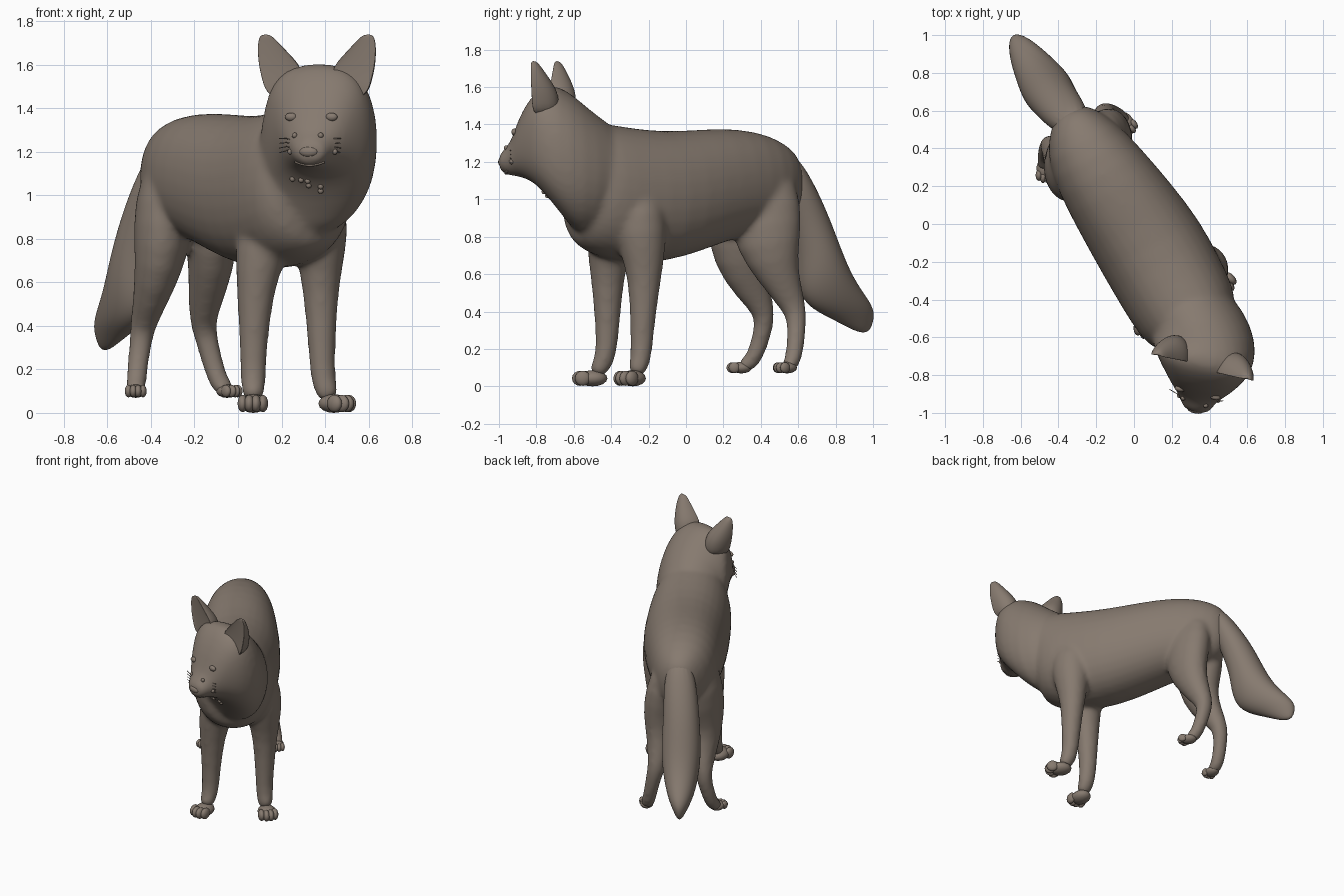
import bpy
import bmesh
from math import cos, sin, pi, radians, copysign
from mathutils import Vector, Matrix

cube = bpy.data.objects.get("Cube")
if cube:
    bpy.data.objects.remove(cube, do_unlink=True)

fur = bpy.data.materials.new("brown fur")
fur.use_nodes = True
fur.diffuse_color = (0.24, 0.195, 0.16, 1)
fur.node_tree.nodes["Principled BSDF"].inputs["Base Color"].default_value = fur.diffuse_color

UP = Vector((0, 0, 1))


def heading(degrees):
    """Forward and sideways directions, turned from -y towards +x."""
    a = radians(degrees)
    return Vector((sin(a), -cos(a), 0)), Vector((cos(a), sin(a), 0))


BODY_FWD, BODY_SIDE = heading(29)
HEAD_FWD, HEAD_SIDE = heading(-12)
HEAD = Vector((0.37, -0.72, 0))


def on_head(side, forward, z):
    return HEAD + HEAD_SIDE * side + HEAD_FWD * forward + UP * z


def ring(centre, u, v, hollow=1.0, power=2.0, sides=16):
    """Rounded section; hollow scales the half on the v side, power squares it."""
    points = []
    for i in range(sides):
        a = 2 * pi * i / sides
        c = copysign(abs(cos(a)) ** (2 / power), cos(a))
        k = copysign(abs(sin(a)) ** (2 / power), sin(a))
        points.append(centre + u * c + v * (k * hollow if k > 0 else k))
    return points


def loft(bm, rings):
    loops = [[bm.verts.new(p) for p in r] for r in rings]
    for a, b in zip(loops, loops[1:]):
        for i in range(len(a)):
            j = (i + 1) % len(a)
            bm.faces.new((a[i], a[j], b[j], b[i]))
    bm.faces.new(loops[0][::-1])
    bm.faces.new(loops[-1])


def limb(bm, stations):
    """Tube through (x, y, z, half width, half depth) stations."""
    points = [Vector(s[:3]) for s in stations]
    rings = []
    for i, s in enumerate(stations):
        t = points[min(i + 1, len(points) - 1)] - points[max(i - 1, 0)]
        v = t.cross(Vector((1, 0, 0))).normalized()
        u = v.cross(t).normalized()
        rings.append(ring(points[i], u * s[3] * 1.04, v * s[4] * 1.04))
    loft(bm, rings)


def blob(bm, centre, size, fwd=Vector((0, -1, 0))):
    """Ellipsoid with size (side, forward, up)."""
    side = UP.cross(fwd)
    m = Matrix((side * size[0], fwd * size[1], UP * size[2])).transposed().to_4x4()
    m.translation = centre
    bmesh.ops.create_uvsphere(bm, u_segments=14, v_segments=8, radius=1, matrix=m)


def finish(name, bm, subdivide=0):
    bmesh.ops.recalc_face_normals(bm, faces=bm.faces)
    mesh = bpy.data.meshes.new(name)
    bm.to_mesh(mesh)
    bm.free()
    mesh.materials.append(fur)
    for p in mesh.polygons:
        p.use_smooth = True
    ob = bpy.data.objects.new(name, mesh)
    bpy.context.collection.objects.link(ob)
    if subdivide:
        ob.modifiers.new("rounding", "SUBSURF").levels = subdivide
        ob.modifiers["rounding"].render_levels = subdivide
    return ob


# Torso: stations (along, sideways, bottom, top, half width)
bm = bmesh.new()
torso = [(-.7, -.02, 1.0, 1.2, .06), (-.65, -.02, .88, 1.27, .13),
         (-.52, -.03, .83, 1.345, .21), (-.32, -.02, .8, 1.38, .25),
         (-.1, 0, .73, 1.375, .275), (.15, .02, .66, 1.36, .295),
         (.38, .02, .66, 1.385, .29), (.54, .02, .69, 1.41, .28),
         (.64, .02, .74, 1.42, .245), (.7, .01, .8, 1.3, .15)]
loft(bm, [ring(BODY_FWD * s + BODY_SIDE * n + UP * (b + t) / 2,
               BODY_SIDE * w * 1.02, UP * (t - b) / 2 * 1.02, power=2.2)
          for s, n, b, t, w in torso])

# Neck and head: stations (x, y, bottom, top, half width, heading, squareness)
neck = [(.21, -.34, .9, 1.36, .2, 29, 2), (.31, -.48, .82, 1.44, .24, 22, 2),
        (.36, -.58, .8, 1.54, .27, 8, 2.1), (.378, -.665, .92, 1.6, .275, -6, 2.4),
        (.367, -.75, 1.04, 1.615, .25, -12, 2.7), (.36, -.82, 1.1, 1.55, .2, -12, 2.6),
        (.345, -.885, 1.12, 1.44, .145, -12, 2.3), (.335, -.925, 1.125, 1.32, .1, -12, 2),
        (.33, -.965, 1.13, 1.27, .085, -12, 2), (.325, -1.0, 1.155, 1.245, .055, -12, 2)]
loft(bm, [ring(Vector((x, y, (b + t) / 2)), heading(h)[1] * w * 1.02,
               UP * (t - b) / 2 * 1.02, power=p) for x, y, b, t, w, h, p in neck])

# Legs: front right, front left, hind right, hind left
limb(bm, [(.2, -.36, 1.12, .1, .12), (.15, -.385, .9, .14, .14),
          (.1, -.415, .72, .115, .115), (.08, -.42, .57, .085, .085),
          (.07, -.42, .3, .061, .062), (.07, -.43, .12, .056, .056), (.07, -.5, .06, .05, .045)])
limb(bm, [(.33, -.29, 1.12, .1, .12), (.375, -.25, .9, .14, .15),
          (.38, -.23, .72, .11, .12), (.38, -.22, .57, .08, .085),
          (.385, -.235, .3, .061, .062), (.39, -.24, .12, .056, .056), (.43, -.28, .06, .05, .045)])
limb(bm, [(-.31, .34, 1.18, .1, .15), (-.34, .325, .95, .14, .21),
          (-.35, .285, .75, .125, .17), (-.38, .31, .6, .095, .12),
          (-.43, .405, .43, .062, .067), (-.445, .425, .35, .053, .053),
          (-.46, .39, .22, .047, .047), (-.47, .35, .12, .047, .047),
          (-.47, .28, .1, .046, .035)])
limb(bm, [(-.19, .41, 1.18, .1, .15), (-.145, .42, .95, .13, .2),
          (-.115, .44, .75, .115, .17), (-.135, .49, .6, .092, .11),
          (-.165, .575, .43, .062, .067), (-.15, .595, .36, .053, .053),
          (-.115, .585, .22, .047, .047), (-.08, .57, .12, .047, .047),
          (-.04, .53, .1, .046, .035)])
body = finish("body", bm, 1)
fuse = body.modifiers.new("fuse", "REMESH")
fuse.mode = "VOXEL"
fuse.voxel_size = 0.014
fuse.use_smooth_shade = True
relax = body.modifiers.new("relax", "SMOOTH")
relax.factor = 0.5
relax.iterations = 16

# Tail: stations (height, y, half depth, sideways, half width)
bm = bmesh.new()
tail = [(1.25, .53, .04, -.02, .07), (1.1, .575, .09, -.03, .115),
        (.9, .65, .105, -.05, .125), (.7, .71, .115, -.055, .14),
        (.55, .75, .15, -.06, .13), (.43, .82, .18, -.07, .1),
        (.36, .895, .11, -.075, .06), (.285, .95, .03, -.075, .015)]
rings = []
for z, y, depth, n, w in tail:
    s = (BODY_SIDE.y * n - y) / -BODY_FWD.y
    rings.append(ring(BODY_FWD * s + BODY_SIDE * n + UP * z,
                      BODY_SIDE * w, BODY_FWD * depth * 1.15))
loft(bm, rings)
finish("tail", bm, 2)

# Ears: stations (height, sideways, half width, half depth)
for m, back, name in ((1, 0, "left_ear"), (-1, .025, "right_ear")):
    bm = bmesh.new()
    ear = [(1.44, .15, .085, .13), (1.54, .165, .1, .135), (1.6, .18, .098, .115),
           (1.66, .212, .07, .08), (1.71, .234, .045, .048), (1.74, .244, .022, .024)]
    loft(bm, [ring(on_head(m * a, .055 - back, z), HEAD_SIDE * w,
                   HEAD_FWD * d, hollow=-0.1) for z, a, w, d in ear])
    finish(name, bm, 2)

# Paws: centre, heading, scale
paws = {"front_right_paw": ((.07, -.5, .043), -2, 1), "front_left_paw": ((.44, -.285, .043), 45, 1),
        "hind_right_paw": ((-.47, .295, .1), 0, .72), "hind_left_paw": ((-.05, .54, .1), 36, .72)}
for name, (centre, turn, k) in paws.items():
    bm = bmesh.new()
    fwd, side = heading(turn)
    centre = Vector(centre)
    blob(bm, centre, (.064 * k, .08 * k, .043 * k), fwd)
    for i in (-1.5, -.5, .5, 1.5):
        reach = (.075 - .016 * abs(i)) * k
        blob(bm, centre + side * i * .031 * k + fwd * reach,
             (.024 * k, .042 * k, .04 * k), fwd)
    finish(name, bm)

# Facial details are dropped onto the front of the face
bpy.context.view_layer.update()
skin = body.evaluated_get(bpy.context.evaluated_depsgraph_get())


def on_face(x, z):
    hit, point, _, _ = skin.ray_cast(Vector((x, -2, z)), Vector((0, 1, 0)))
    return point if hit else Vector((x, -.88, z))


def strand(name, points, radius):
    curve = bpy.data.curves.new(name, "CURVE")
    curve.dimensions = "3D"
    curve.bevel_depth = radius
    curve.bevel_resolution = 2
    curve.use_fill_caps = True
    spline = curve.splines.new("POLY")
    spline.points.add(len(points) - 1)
    for p, q in zip(spline.points, points):
        p.co = (*q, 1)
    curve.materials.append(fur)
    bpy.context.collection.objects.link(bpy.data.objects.new(name, curve))


bm = bmesh.new()
for x in (.243, .43):
    blob(bm, on_face(x, 1.36), (.028, .016, .019), HEAD_FWD)
finish("eyes", bm)

bm = bmesh.new()
blob(bm, on_face(.325, 1.2) + Vector((0, .012, 0)), (.045, .02, .025), HEAD_FWD)
finish("nose", bm)

bm = bmesh.new()
for x, z in ((.26, 1.275), (.38, 1.275), (.24, 1.2), (.445, 1.2), (.25, 1.075),
             (.29, 1.07), (.32, 1.065), (.325, 1.045), (.38, 1.04), (.38, 1.02)):
    blob(bm, on_face(x, z), (.013, .013, .013))
finish("whisker_beads", bm)

strand("mouth", [on_face(.33 + t * .013, 1.138 + t * t * .0006) for t in range(-5, 6)], .006)

for m, name in ((1, "left"), (-1, "right")):
    for i in range(4):
        root = on_head(m * .07, .215, 1.205 + i * .015)
        tip = on_head(m * .145, .19, 1.195 + i * .022)
        strand(f"{name}_whisker_{i + 1}", [root, (root + tip) / 2 + UP * .005, tip], .002)
